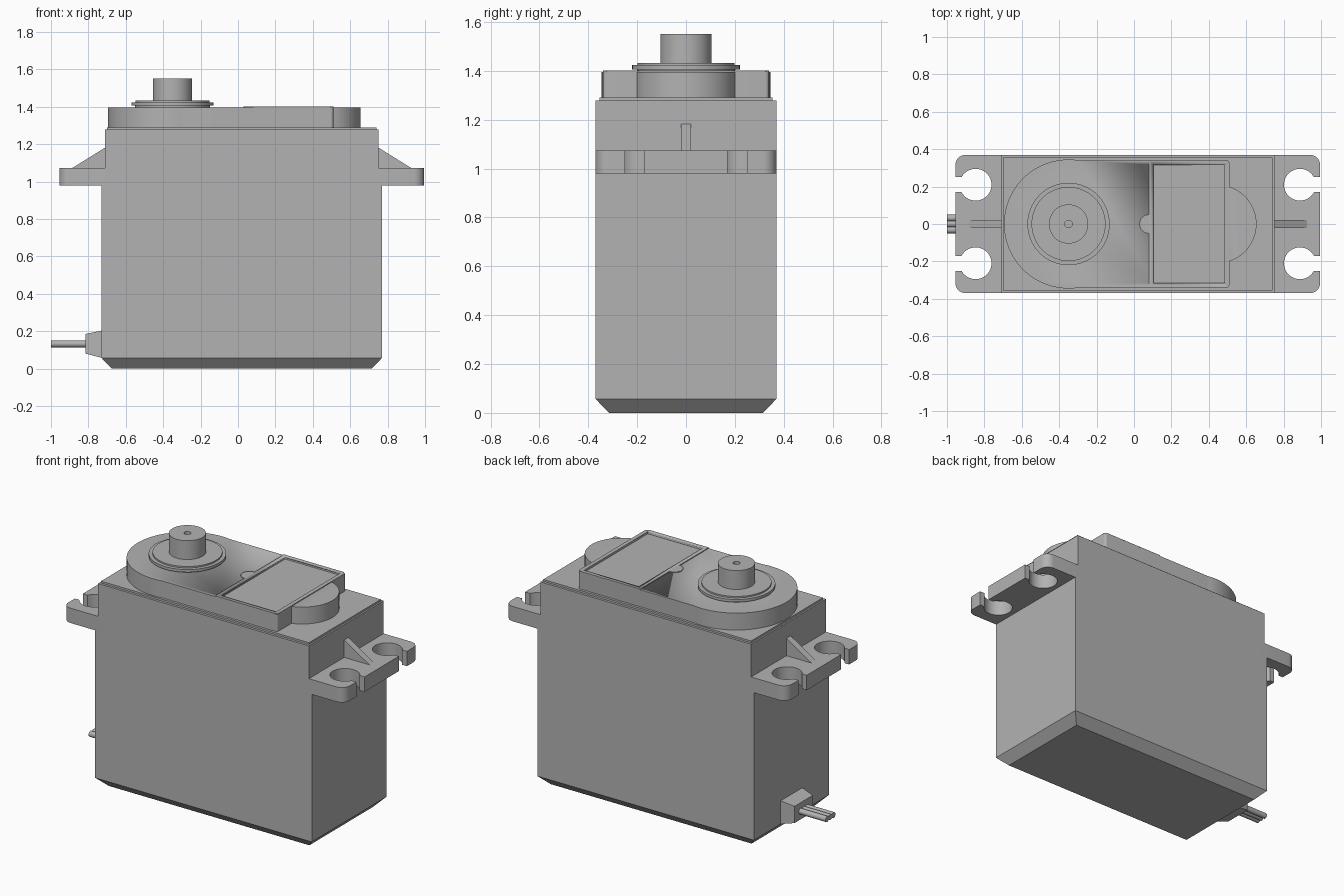
import bpy
import bmesh
from math import cos, sin, radians, asin, degrees

cube = bpy.data.objects.get("Cube")
if cube:
    bpy.data.objects.remove(cube, do_unlink=True)

grey = bpy.data.materials.new("plain grey")
grey.use_nodes = True
COLOUR = (0.45, 0.45, 0.45, 1)
grey.diffuse_color = COLOUR
grey.node_tree.nodes["Principled BSDF"].inputs["Base Color"].default_value = COLOUR

CX = 0.02        # middle of the case along x
SHAFT_X = -0.35  # output shaft axis
HALF_Y = 0.37


def finish(name, bm):
    bmesh.ops.recalc_face_normals(bm, faces=bm.faces)
    mesh = bpy.data.meshes.new(name)
    bm.to_mesh(mesh)
    bm.free()
    mesh.materials.append(grey)
    obj = bpy.data.objects.new(name, mesh)
    bpy.context.collection.objects.link(obj)
    bpy.ops.object.select_all(action='DESELECT')
    obj.select_set(True)
    bpy.context.view_layer.objects.active = obj
    bpy.ops.object.shade_smooth_by_angle(angle=radians(30))
    return obj


def loft(name, rings):
    """Join equal-length rings of points and cap both ends."""
    bm = bmesh.new()
    loops = [[bm.verts.new(p) for p in ring] for ring in rings]
    n = len(loops[0])
    for a, b in zip(loops, loops[1:]):
        for i in range(n):
            j = (i + 1) % n
            bm.faces.new((a[i], a[j], b[j], b[i]))
    bm.faces.new(loops[0])
    bm.faces.new(loops[-1])
    return finish(name, bm)


def prism(name, outline, z0, z1):
    return loft(name, [[(x, y, z) for x, y in outline] for z in (z0, z1)])


def rect(x0, x1, hy):
    return [(x0, -hy), (x1, -hy), (x1, hy), (x0, hy)]


def arc(cx, cy, r, a0, a1, steps):
    return [(cx + r * cos(radians(a0 + (a1 - a0) * i / steps)),
             cy + r * sin(radians(a0 + (a1 - a0) * i / steps)))
            for i in range(steps + 1)]


def circle(cx, cy, r, steps=64):
    return arc(cx, cy, r, 0, 360, steps)[:-1]


def cut(target, cutter):
    mod = target.modifiers.new("cut", 'BOOLEAN')
    mod.operation = 'DIFFERENCE'
    mod.solver = 'EXACT'
    mod.object = cutter
    bpy.context.view_layer.objects.active = target
    bpy.ops.object.modifier_apply(modifier=mod.name)


# Case: chamfered bottom, lower block, narrower upper block, top ledge
levels = [(0, 0.695, 0.315), (0.057, 0.75, HALF_Y), (0.98, 0.75, HALF_Y)]
loft("case_lower", [[(x, y, z) for x, y in rect(CX - hx, CX + hx, hy)]
                    for z, hx, hy in levels])
prism("case_upper", rect(CX - 0.73, CX + 0.73, HALF_Y), 0.98, 1.278)
prism("case_top_ledge", rect(CX - 0.72, CX + 0.72, 0.355), 1.278, 1.29)

# Mounting ears with open screw holes, and a rib on each
slot = degrees(asin(0.04 / 0.085))
half = (arc(0.867, 0.21, 0.085, -slot, -360 + slot, 32)
        + [(0.975, 0.25)] + arc(0.92, HALF_Y - 0.055, 0.055, 0, 90, 8)
        + [(0.70, HALF_Y)])
half.insert(0, (0.975, 0.17))
outline = half + [(x, -y) for x, y in reversed(half)]
for side, s in (("left", 1), ("right", -1)):
    prism(side + "_mounting_ear", [(CX + s * x, y) for x, y in outline], 0.98, 1.073)
    rib = [(0.72, 1.06), (0.925, 1.06), (0.905, 1.073), (0.73, 1.182), (0.72, 1.182)]
    loft(side + "_ear_rib", [[(CX + s * x, y, z) for x, z in rib]
                             for y in (-0.021, 0.021)])

# Gear cover: large round end, straight sides, small round lobe
LID_TOP = 1.396
lid_half = (arc(0.445, 0, 0.21, 0, 72, 14)
            + arc(0.495, 0.325, 0.015, 0, 90, 4)
            + arc(SHAFT_X, 0, 0.345, 80, 180, 36))
lid_outline = lid_half + [(x, -y) for x, y in reversed(lid_half[1:-1])]
lid = prism("gear_cover", lid_outline, 1.29, LID_TOP)

# Raised cover panel with thumb tab and a shallow recess
tab = arc(0.08, 0, 0.05, 270, 90, 16)
panel = prism("cover_panel", [(0.08, -0.34), *tab, (0.08, 0.34),
                              (0.495, 0.34), (0.51, 0.325),
                              (0.51, -0.325), (0.495, -0.34)],
              LID_TOP, LID_TOP + 0.005)
cutter = prism("recess_cutter", rect(0.105, 0.485, 0.315), LID_TOP - 0.008, 1.45)
cutter.hide_render = True
cut(lid, cutter)
cut(panel, cutter)
bpy.data.objects.remove(cutter, do_unlink=True)

# Output bearing and shaft with a small centre hole
prism("bearing_base", circle(SHAFT_X, 0, 0.2), LID_TOP, 1.41)
prism("bearing_flange", circle(SHAFT_X, 0, 0.22), 1.406, 1.423)
prism("bearing_rim", circle(SHAFT_X, 0, 0.198), 1.423, 1.432)
loft("output_shaft", [[(x, y, z) for x, y in circle(SHAFT_X, 0, r, 48)]
                      for r, z in ((0.105, 1.43), (0.105, 1.55),
                                   (0.02, 1.55), (0.02, 1.50))])

# Cable strain relief and three wires
grip = [(-0.72, 0.11, 0.055, 0.205), (-0.815, 0.09, 0.08, 0.185)]
loft("cable_grip", [[(x, -w, lo), (x, w, lo), (x, w, hi), (x, -w, hi)]
                    for x, w, lo, hi in grip])
for i in (-1, 0, 1):
    loft(f"wire_{i + 2}", [[(x, y, z) for y, z in circle(i * 0.032, 0.132, 0.018, 16)]
                           for x in (-1.0, -0.80)])
